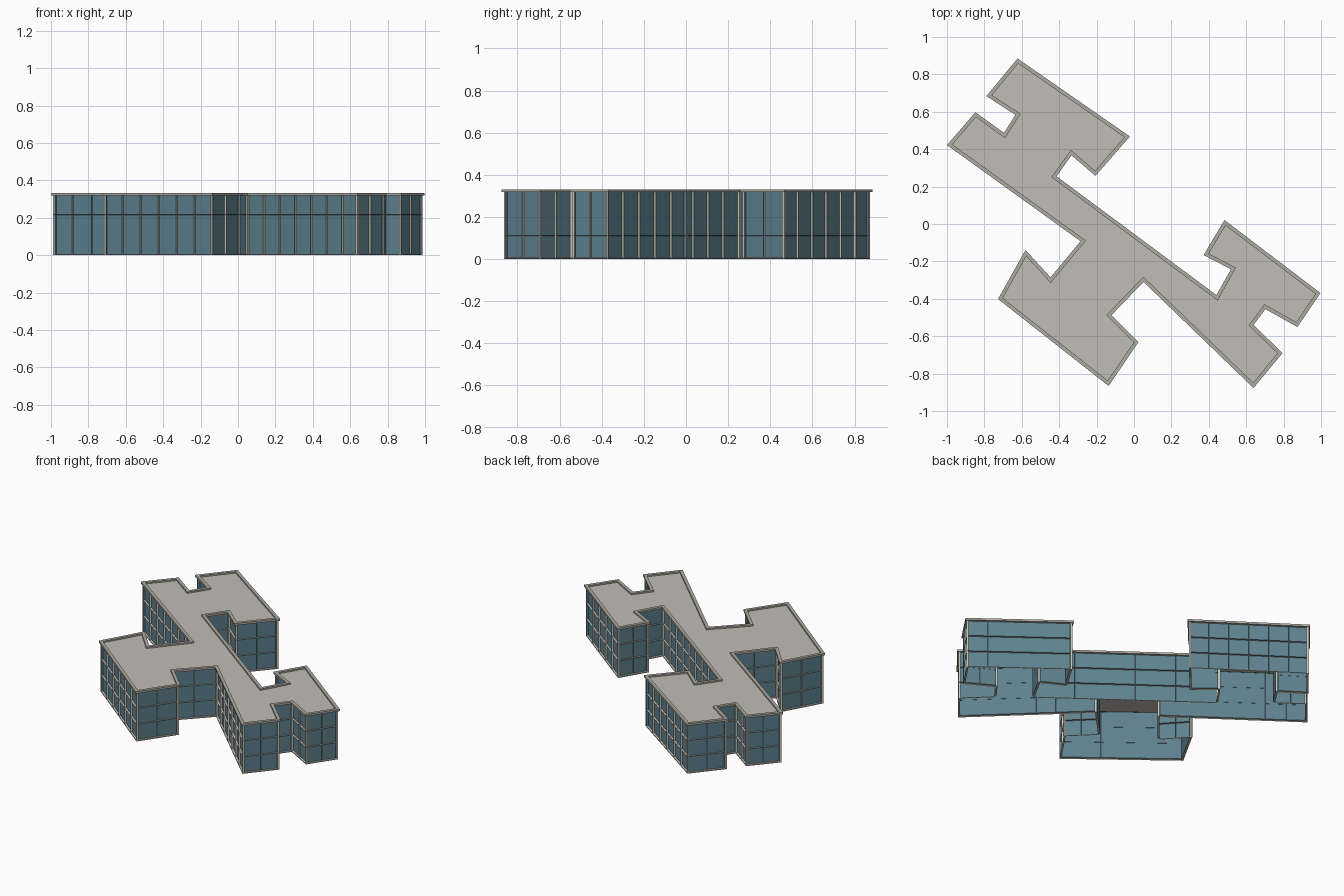
import bpy, bmesh
from mathutils import Vector

if "Cube" in bpy.data.objects:
    bpy.data.objects.remove(bpy.data.objects["Cube"])

# Roof outline, clockwise
OUTLINE = [Vector(p) for p in [
    (-.623, .885), (-.022, .468), (-.206, .257), (-.334, .367), (-.414, .255),
    (.441, -.38), (.518, -.242), (.372, -.166), (.484, .021), (.997, -.369),
    (.874, -.551), (.703, -.455), (.639, -.54), (.794, -.69), (.639, -.877),
    (.051, -.31), (-.12, -.487), (.024, -.631), (-.136, -.866), (-.727, -.401),
    (-.58, -.139), (-.446, -.285), (-.286, -.092), (-1.0, .422), (-.848, .598),
    (-.695, .487), (-.634, .583), (-.789, .684)]]
FLOORS, BASE, WALL_TOP, TOP = 3, .006, .321, .331
BAY = .125


def material(name, rgb):
    m = bpy.data.materials.new(name)
    m.diffuse_color = (*rgb, 1)
    m.use_nodes = True
    m.node_tree.nodes["Principled BSDF"].inputs["Base Color"].default_value = m.diffuse_color
    return m


wall_mat = material("pale stone", (.58, .565, .50))
glass_mat = material("blue grey glass", (.112, .222, .275))
roof_mat = material("roof grey", (.53, .515, .455))
trim_mat = material("trim grey", (.42, .405, .36))


def inset_outline(t):
    """Shift every edge of the outline inward by t with mitred corners."""
    out = []
    for i, p in enumerate(OUTLINE):
        a = (p - OUTLINE[i - 1]).normalized()
        b = (OUTLINE[(i + 1) % len(OUTLINE)] - p).normalized()
        n, m = Vector((a.y, -a.x)), Vector((b.y, -b.x))
        out.append(p + (n + m) * t / (1 + n.dot(m)))
    return out


def make_object(name, bm, mats):
    me = bpy.data.meshes.new(name)
    bm.to_mesh(me)
    bm.free()
    for m in mats:
        me.materials.append(m)
    ob = bpy.data.objects.new(name, me)
    bpy.context.collection.objects.link(ob)
    return ob


def quad(bm, p, q, z0, z1):
    """Upright wall panel facing outward."""
    return bm.faces.new([bm.verts.new((v.x, v.y, z)) for v, z in
                         ((q, z0), (p, z0), (p, z1), (q, z1))])


# Walls: a plinth strip, then a grid of bays with recessed windows
bm = bmesh.new()
line = inset_outline(.008)
cells = []
step = (WALL_TOP - BASE) / FLOORS
for i, p in enumerate(line):
    q = line[(i + 1) % len(line)]
    bays = max(1, round((q - p).length / BAY))
    quad(bm, p, q, 0, BASE)
    for b in range(bays):
        l, r = p.lerp(q, b / bays), p.lerp(q, (b + 1) / bays)
        for f in range(FLOORS):
            cells.append(quad(bm, l, r, BASE + f * step, BASE + (f + 1) * step))
bmesh.ops.inset_individual(bm, faces=cells, thickness=.0135, use_even_offset=True)
bmesh.ops.inset_individual(bm, faces=cells, thickness=.0005, depth=-.012,
                           use_even_offset=True)
for f in cells:
    f.material_index = 1
bmesh.ops.remove_doubles(bm, verts=bm.verts, dist=.0001)
make_object("walls_and_windows", bm, [wall_mat, glass_mat])

# Parapet: overhanging rim swept around the outline
bm = bmesh.new()
profile = [(.008, WALL_TOP - .003), (0, WALL_TOP - .003), (0, TOP),
           (.02, TOP), (.02, WALL_TOP)]
rings = [[bm.verts.new((v.x, v.y, z)) for v in inset_outline(t)] for t, z in profile]
for lo, hi in zip(rings, rings[1:]):
    for i in range(len(lo)):
        j = (i + 1) % len(lo)
        bm.faces.new((lo[j], lo[i], hi[i], hi[j]))
make_object("parapet", bm, [trim_mat])

# Flat roof inside the parapet
bm = bmesh.new()
bm.faces.new([bm.verts.new((v.x, v.y, WALL_TOP)) for v in reversed(inset_outline(.02))])
make_object("roof", bm, [roof_mat])
